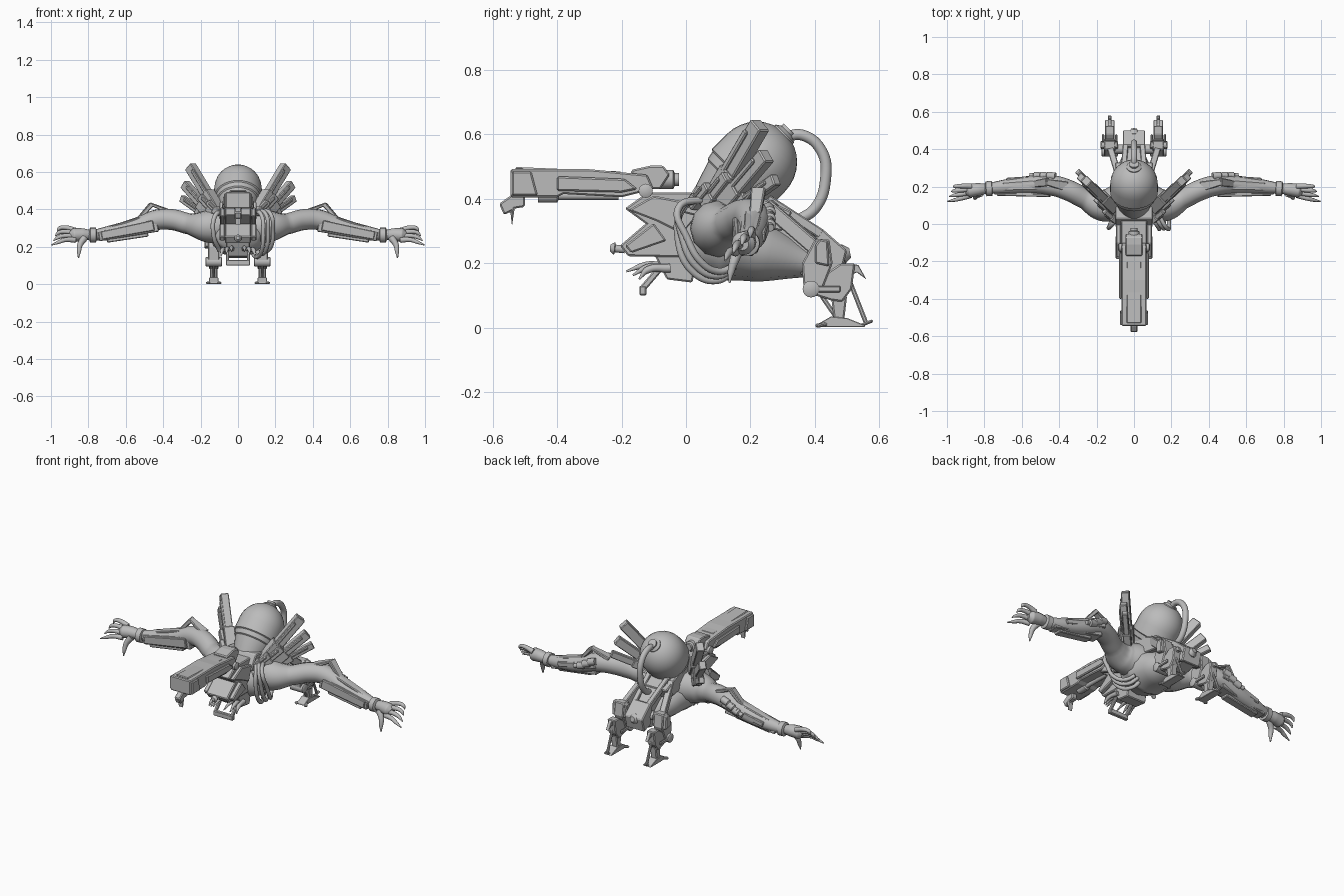
import bpy, bmesh, math
from mathutils import Vector

cube = bpy.data.objects.get("Cube")
if cube:
    bpy.data.objects.remove(cube, do_unlink=True)

grey = bpy.data.materials.new("plain grey")
grey.use_nodes = True
grey.diffuse_color = (0.5, 0.5, 0.5, 1)
grey.node_tree.nodes["Principled BSDF"].inputs["Base Color"].default_value = (0.5, 0.5, 0.5, 1)


def finish(obj, mirror, smooth=None, bevel=0):
    obj.data.materials.clear()
    obj.data.materials.append(grey)
    bpy.ops.object.select_all(action='DESELECT')
    obj.select_set(True)
    bpy.context.view_layer.objects.active = obj
    if bevel:
        m = obj.modifiers.new("edge", 'BEVEL')
        m.width, m.segments = bevel, 1
    if mirror:
        obj.modifiers.new("mirror", 'MIRROR')
    if smooth:
        bpy.ops.object.shade_smooth_by_angle(angle=math.radians(smooth))
    return obj


def from_bmesh(name, bm, mirror=False, smooth=None, bevel=0):
    bmesh.ops.recalc_face_normals(bm, faces=bm.faces[:])
    mesh = bpy.data.meshes.new(name)
    bm.to_mesh(mesh)
    bm.free()
    obj = bpy.data.objects.new(name, mesh)
    bpy.context.collection.objects.link(obj)
    return finish(obj, mirror, smooth, bevel)


def slab(name, profile, x0, x1, mirror=False, bevel=0.005):
    """Side profile of (y, z) points extruded across x."""
    bm = bmesh.new()
    face = bm.faces.new([bm.verts.new((x0, y, z)) for y, z in profile])
    new = bmesh.ops.extrude_face_region(bm, geom=[face])["geom"]
    bmesh.ops.translate(bm, vec=(x1 - x0, 0, 0),
                        verts=[v for v in new if isinstance(v, bmesh.types.BMVert)])
    return from_bmesh(name, bm, mirror, bevel=bevel)


def beam(name, a, b, w, h, taper=1, mirror=True, bevel=0.004):
    """Box running from a to b, w across and h tall."""
    a, b = Vector(a), Vector(b)
    q = (b - a).to_track_quat('Y', 'Z')
    bm = bmesh.new()
    bmesh.ops.create_cube(bm, size=1)
    for v in bm.verts:
        s = taper if v.co.y > 0 else 1
        v.co = (a + b) / 2 + q @ Vector((v.co.x * w * s, v.co.y * (b - a).length, v.co.z * h * s))
    return from_bmesh(name, bm, mirror, bevel=bevel)


def lathe(name, a, direction, profile, mirror=False, sides=32):
    """Revolve (distance, radius) pairs about an axis through a."""
    q = Vector(direction).to_track_quat('Z', 'Y')
    bm = bmesh.new()
    rings = []
    for d, r in profile:
        rings.append([bm.verts.new(Vector(a) + q @ Vector(
            (r * math.cos(t * math.tau / sides), r * math.sin(t * math.tau / sides), d)))
            for t in range(sides)])
    for p, n in zip(rings, rings[1:]):
        for i in range(sides):
            j = (i + 1) % sides
            bm.faces.new((p[i], p[j], n[j], n[i]))
    bm.faces.new(rings[0])
    bm.faces.new(rings[-1])
    return from_bmesh(name, bm, mirror, smooth=35)


def tube(name, points, radii, mirror=False, widen=1):
    """Smooth round limb or hose through the points."""
    cu = bpy.data.curves.new(name, 'CURVE')
    cu.dimensions, cu.bevel_depth, cu.bevel_resolution = '3D', 1, 4
    cu.use_fill_caps, cu.resolution_u = True, 8
    sp = cu.splines.new('BEZIER')
    sp.bezier_points.add(len(points) - 1)
    for i, bp in enumerate(sp.bezier_points):
        bp.co = points[i]
        bp.radius = radii[i] if isinstance(radii, (list, tuple)) else radii
        bp.handle_left_type = bp.handle_right_type = 'AUTO'
    obj = bpy.data.objects.new(name, cu)
    bpy.context.collection.objects.link(obj)
    bpy.ops.object.select_all(action='DESELECT')
    obj.select_set(True)
    bpy.context.view_layer.objects.active = obj
    bpy.ops.object.convert(target='MESH')
    obj = bpy.context.object
    for v in obj.data.vertices:
        v.co.x *= widen
    return finish(obj, mirror, smooth=50)


# Body
tube("torso", [(0, -.03, .28), (0, .03, .27), (0, .12, .265), (0, .24, .235), (0, .38, .2)],
     [.04, .1, .122, .095, .045], widen=1.25)
slab("back_plate", [(-.02, .36), (.03, .44), (.2, .42), (.33, .36), (.3, .3), (.1, .33)], -.1, .1)

# Tank on the back, tilted up and backward
dome = [(.2 + .13 * math.sin(a * math.pi / 16), .127 * math.cos(a * math.pi / 16)) for a in range(8)]
lathe("tank", (0, .075, .37), (0, 1, 1),
      [(-.03, .06), (0, .075), (.1, .108), (.105, .115), (.13, .12), (.135, .127)] + dome)
lathe("tank_cap", (0, .3, .595), (0, 1, 1), [(-.02, .04), (.01, .04), (.02, .025), (.03, .025)])
tube("tank_hose", [(0, .3, .59), (0, .36, .598), (0, .42, .55), (0, .433, .46), (0, .4, .37), (0, .34, .33)], .017)

# Cannon over the head
slab("cannon_body", [(-.545, .405), (-.545, .492), (-.3, .492), (-.12, .475), (-.1, .43),
                     (-.2, .405), (-.38, .415), (-.4, .405)], -.066, .066)
slab("cannon_top_rail", [(-.53, .49), (-.53, .499), (-.2, .485), (-.2, .475)], -.04, .04)
slab("cannon_rear", [(-.17, .43), (-.17, .49), (-.11, .503), (-.07, .503), (-.05, .475), (-.08, .43)], -.045, .045)
lathe("cannon_breech", (0, -.1, .46), (0, 1, 0), [(0, .03), (.06, .03), (.065, .02), (.078, .02)], sides=16)
slab("cannon_side_panel", [(-.4, .425), (-.4, .47), (-.19, .462), (-.15, .43), (-.2, .42)], .064, .08, True)
slab("muzzle_side_plate", [(-.54, .41), (-.54, .485), (-.48, .485), (-.46, .41)], .06, .076, True)
slab("muzzle_hook", [(-.545, .41), (-.58, .385), (-.565, .35), (-.545, .36), (-.54, .315),
                     (-.532, .37), (-.5, .375), (-.5, .41)], -.018, .018)
lathe("under_barrel", (0, -.46, .41), (0, 1, 0), [(0, .022), (.06, .022), (.065, .013), (.25, .013)], sides=16)
lathe("cannon_pivot", (.04, -.125, .425), (1, 0, 0), [(0, .022), (.04, .022), (.045, .012)], True, 16)
slab("cannon_mount", [(-.19, .37), (-.12, .42), (.02, .42), (.03, .34), (-.02, .28), (-.08, .29)], -.07, .07)
slab("mount_cheek", [(-.18, .365), (-.1, .41), (0, .39), (-.03, .3), (-.09, .33)], .07, .095, True)

# Head slung under the cannon
slab("head", [(-.205, .255), (-.1, .345), (0, .33), (0, .22), (-.08, .22), (-.18, .222)], -.07, .07)
slab("head_side", [(-.19, .255), (-.1, .325), (-.06, .27), (-.17, .232)], .07, .098, True)
lathe("sensor", (0, -.19, .243), (0, -1, .1), [(0, .012), (.03, .012), (.032, .02), (.046, .01)], sides=12)
slab("jaw", [(-.1, .23), (-.06, .15), (.02, .14), (.04, .24)], -.065, .065)
beam("hook_arm", (.055, -.05, .22), (.055, -.14, .115), .016, .02)
beam("hook_bar", (-.065, -.134, .115), (.065, -.134, .115), .022, .03, mirror=False)
for i in range(3):
    tube("claw", [(.03 + i * .022, -.05, .185), (.035 + i * .025, -.12, .195 - i * .008),
                  (.035 + i * .028, -.185 + i * .02, .175 - i * .012)], [.014, .011, .003], True)

# Hoses around the chest
for i in range(3):
    x, r = .125 + i * .026, i * .014
    tube("chest_hose", [(x - .05, .06, .4), (x, -.01 - r / 2, .37), (x + .01, -.025 + r, .28),
                        (x, .02 + r, .175 + r), (x - .03, .1, .147 + r), (x - .06, .15, .19)], .011)
tube("small_hose", [(-.08, .04, .4), (-.125, -.01, .36), (-.13, -.01, .26), (-.1, .05, .18)], .012)

# Fins fanning out behind the shoulders
fins = [((.11, .09, .39), (.255, .23, .63), .05), ((.14, .11, .37), (.285, .25, .535), .045),
        ((.12, .06, .38), (.2, .13, .47), .036), ((.16, .14, .36), (.3, .28, .46), .035),
        ((.1, .02, .38), (.16, .07, .44), .03)]
for a, b, s in fins:
    a, b = Vector(a), Vector(b)
    beam("fin", a, b, s * .9, s * 1.1)
    beam("fin_sleeve", a, a.lerp(b, .4), s * 1.25, s * 1.4)
    beam("fin_rib", a.lerp(b, .4) + Vector((0, -s * .6, 0)), a.lerp(b, .92) + Vector((0, -s * .6, 0)), s * .4, s * .4)

# Arms
tube("arm", [(.06, .12, .31), (.17, .1, .31), (.26, .135, .322), (.35, .18, .345), (.43, .205, .345),
             (.55, .21, .305), (.68, .2, .275), (.79, .19, .26)],
     [.1, .085, .056, .056, .055, .048, .04, .026], True)
beam("forearm_armour", (.43, .2, .315), (.745, .19, .255), .085, .068, .75)
beam("forearm_front_plate", (.45, .153, .315), (.73, .158, .26), .018, .056, .8)
beam("forearm_back_rail", (.42, .25, .345), (.68, .235, .28), .03, .035, .8)
beam("forearm_low_rail", (.48, .19, .265), (.7, .185, .232), .05, .02)
beam("elbow_guard", (.36, .2, .385), (.47, .225, .43), .055, .022, .6)
beam("elbow_blade", (.46, .225, .43), (.53, .215, .35), .045, .025, .8)
beam("forearm_top_plate", (.5, .21, .36), (.7, .2, .3), .055, .016, .8)
for i in range(3):
    lathe("elbow_piston", (.42 + i * .035, .255, .37 - i * .02), (1, .1, -.3),
          [(0, .02), (.045, .02), (.05, .012), (.07, .012)], True, 12)
lathe("wrist_cuff", (.755, .19, .262), (1, -.05, 0), [(0, .026), (.005, .04), (.035, .04), (.042, .026)], True, 20)

# Hands
tube("palm", [(.78, .19, .262), (.83, .185, .265), (.88, .178, .262), (.9, .175, .26)], [.024, .034, .037, .02], True)
for i in range(4):
    t = i - 1.5
    tube("finger", [(.87, .178 + t * .016, .262 + t * .017), (.925, .17 + t * .022, .27 + t * .022),
                    (.965 - abs(t) * .006, .165 + t * .024, .262 + t * .024),
                    (.998 - i * .011, .16 + t * .026, .245 + t * .024)], [.015, .012, .01, .003], True)
tube("thumb", [(.82, .165, .25), (.845, .15, .21), (.85, .14, .175), (.853, .135, .14)], [.02, .015, .011, .003], True)

# Pelvis frame
slab("pelvis", [(.27, .31), (.33, .36), (.47, .24), (.46, .17), (.38, .15), (.31, .2)], -.045, .045)
slab("pelvis_tail", [(.4, .29), (.42, .31), (.5, .24), (.48, .16), (.42, .18)], -.06, .06)
lathe("tail_knob", (0, .47, .225), (0, 1, .2), [(0, .03), (.02, .03), (.04, .015)], sides=12)
beam("hip_strut", (.08, .25, .38), (.125, .4, .25), .035, .045)
beam("spine_strut", (.06, .25, .4), (.045, .42, .29), .03, .03)
lathe("hip_axle", (.03, .4, .23), (1, 0, 0), [(0, .025), (.1, .025)], True, 16)

# Legs
slab("thigh", [(.365, .12), (.36, .2), (.4, .275), (.445, .275), (.455, .2), (.42, .11)], .1, .16, True)
slab("thigh_plate", [(.4, .2), (.4, .255), (.415, .275), (.44, .27), (.445, .19)], .085, .18, True)
lathe("knee_joint", (.085, .388, .12), (1, 0, 0), [(0, .02), (.004, .026), (.086, .026), (.09, .02)], True, 16)
slab("shin", [(.37, .11), (.4, .145), (.48, .2), (.525, .2), (.515, .12), (.485, .08), (.45, .085)], .105, .155, True)
slab("heel_spike", [(.5, .2), (.535, .195), (.56, .15), (.53, .172), (.505, .16)], .12, .14, True, 0.002)
slab("ankle", [(.45, .1), (.5, .1), (.49, .015), (.46, .015)], .11, .15, True)
beam("rear_strut", (.13, .51, .14), (.13, .56, .012), .014, .014)
beam("front_strut", (.13, .42, .1), (.13, .475, .02), .014, .014)
slab("foot", [(.41, .002), (.41, .012), (.45, .035), (.5, .03), (.555, .008), (.555, .002)], .105, .155, True, 0.002)
beam("heel_tip", (.13, .54, .006), (.13, .58, .022), .02, .01)
for x in (.095, .165):
    beam("toe", (.13, .46, .015), (x, .405, .006), .02, .012)
    beam("shin_rod", (x, .4, .12), (x, .48, .12), .012, .02)
